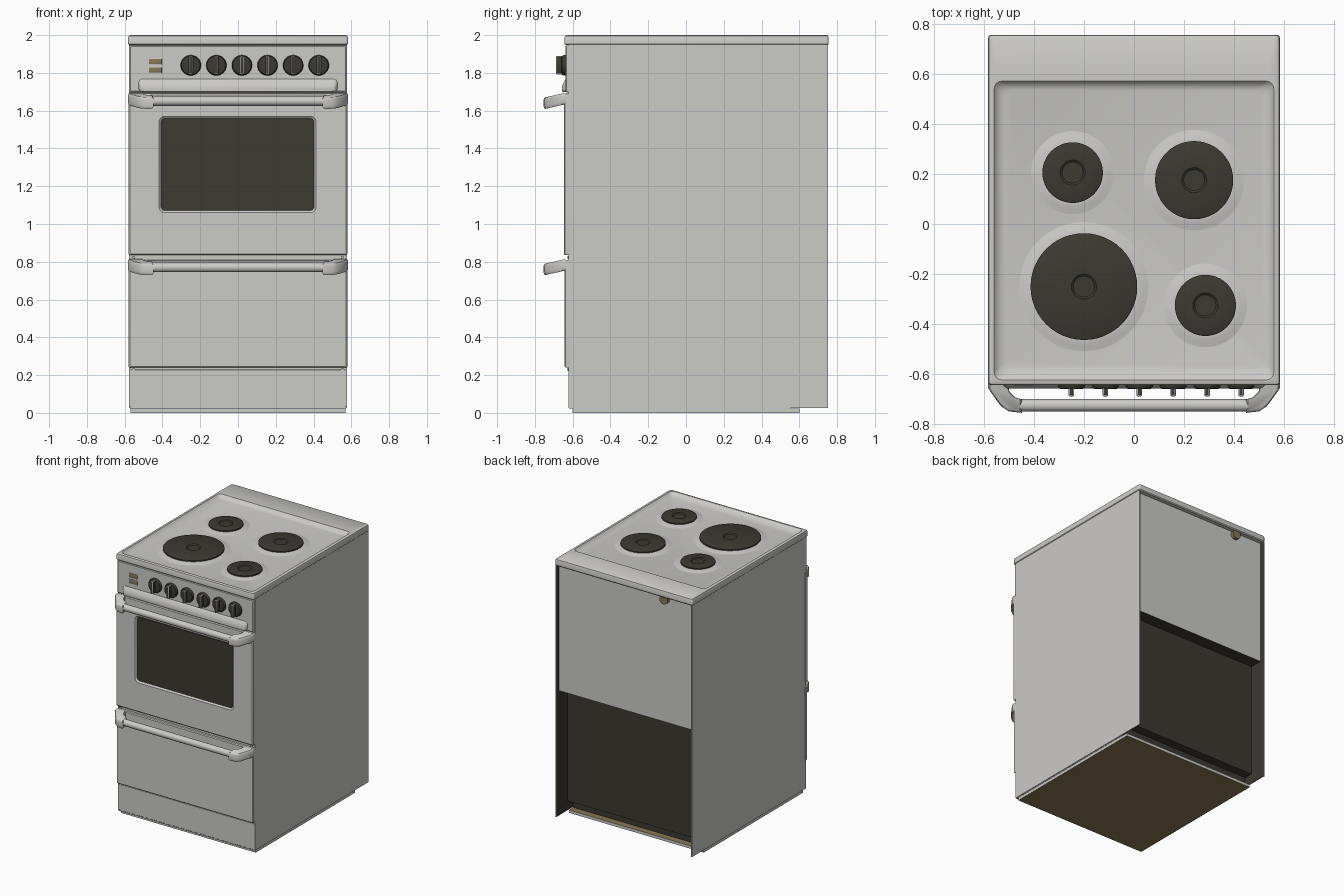
import bpy, bmesh, math
from mathutils import Vector, Matrix

cube = bpy.data.objects.get("Cube")
if cube:
    bpy.data.objects.remove(cube, do_unlink=True)


def material(name, rgb):
    m = bpy.data.materials.new(name)
    m.use_nodes = True
    m.diffuse_color = (*rgb, 1)
    m.node_tree.nodes["Principled BSDF"].inputs["Base Color"].default_value = (*rgb, 1)
    return m


WHITE, DARK, TAN = 0, 1, 2
MATS = [material("warm white enamel", (0.60, 0.595, 0.575)),
        material("charcoal", (0.043, 0.041, 0.031)),
        material("brass tan", (0.25, 0.185, 0.09))]

FRONT = Matrix.Rotation(math.radians(90), 4, 'X')    # (x, z, outward) to the front face


def finish(name, bm):
    bmesh.ops.remove_doubles(bm, verts=bm.verts, dist=1e-5)
    bmesh.ops.recalc_face_normals(bm, faces=bm.faces)
    mesh = bpy.data.meshes.new(name)
    bm.to_mesh(mesh)
    bm.free()
    for m in MATS:
        mesh.materials.append(m)
    ob = bpy.data.objects.new(name, mesh)
    bpy.context.collection.objects.link(ob)
    bpy.ops.object.select_all(action='DESELECT')
    ob.select_set(True)
    bpy.context.view_layer.objects.active = ob
    bpy.ops.object.shade_smooth_by_angle(angle=math.radians(35))
    return ob


def box(name, x, y, z, color=WHITE, bevel=0.0, rule=None):
    """Box between limits; rule(normal) may choose the colour of each face."""
    bm = bmesh.new()
    bmesh.ops.create_cube(bm, size=1)
    for v in bm.verts:
        v.co = [lim[0] if c < 0 else lim[1] for c, lim in zip(v.co, (x, y, z))]
    bm.normal_update()
    for f in bm.faces:
        f.material_index = rule(f.normal) if rule else color
    if bevel:
        bmesh.ops.bevel(bm, geom=list(bm.edges), offset=bevel, segments=2,
                        affect='EDGES', profile=0.5)
    return finish(name, bm)


def rect(u, v, r, w, n=6):
    """Rounded rectangle ring between limits u and v at height w."""
    pts = []
    for k, (a, b) in enumerate(((u[1] - r, v[1] - r), (u[0] + r, v[1] - r),
                                (u[0] + r, v[0] + r), (u[1] - r, v[0] + r))):
        for i in range(n + 1):
            t = (k + i / n) * math.pi / 2
            pts.append(Vector((a + r * math.cos(t), b + r * math.sin(t), w)))
    return pts


def circle(cx, cy, r, w, n=32):
    return [Vector((cx + r * math.cos(2 * math.pi * i / n),
                    cy + r * math.sin(2 * math.pi * i / n), w)) for i in range(n)]


def loft(name, rings, color=WHITE, end=None, matrix=None):
    """Skin consecutive rings and cap both ends; end colours the last cap."""
    bm = bmesh.new()
    loops = [[bm.verts.new(p) for p in ring] for ring in rings]
    for a, b in zip(loops, loops[1:]):
        for i in range(len(a)):
            j = (i + 1) % len(a)
            bm.faces.new((a[i], a[j], b[j], b[i])).material_index = color
    bm.faces.new(loops[0]).material_index = color
    bm.faces.new(loops[-1]).material_index = color if end is None else end
    if matrix:
        bm.transform(matrix)
    return finish(name, bm)


def panel(name, u, v, back, front, r=0.006, extra=(), end=None):
    """Front panel with softened edges and optional further inner rings."""
    g = 0.006
    rings = [rect(u, v, r, back), rect(u, v, r, front - g),
             rect((u[0] + g, u[1] - g), (v[0] + g, v[1] - g), r, front)]
    return loft(name, rings + list(extra), end=end, matrix=FRONT)


# Cabinet
box("cabinet", (-0.572, 0.572), (-0.62, 0.55), (0.022, 1.95),
    rule=lambda n: DARK if n.y > 0.5 else WHITE)
box("base_plate", (-0.57, 0.57), (-0.6, 0.6), (0, 0.022),
    rule=lambda n: TAN if abs(n.z) > 0.5 else WHITE)
for s, side in ((1, "left"), (-1, "right")):
    box(side + "_side_panel", sorted((s * 0.57, s * 0.578)), (-0.622, 0.752), (0.026, 1.95),
        rule=lambda n: DARK if n.x * s < -0.5 else WHITE)
box("upper_back_panel", (-0.57, 0.57), (0.54, 0.72), (0.98, 1.95),
    rule=lambda n: DARK if n.z < -0.5 else WHITE)
box("lower_back_recess", (-0.57, 0.57), (0.54, 0.62), (0.1, 0.98), DARK)
loft("rear_connector", [circle(-0.33, 1.925, 0.035, -0.715, 16),
                        circle(-0.33, 1.925, 0.035, -0.745, 16)], TAN, matrix=FRONT)

# Hob top with a raised rim and a sunken tray
X, Y = (-0.582, 0.582), (-0.643, 0.755)
loft("hob_top", [
    rect((-0.576, 0.576), (-0.637, 0.75), 0.008, 1.947),
    rect(X, Y, 0.012, 1.954), rect(X, Y, 0.012, 1.988),
    rect((-0.579, 0.579), (-0.64, 0.752), 0.012, 1.996),
    rect((-0.571, 0.571), (-0.632, 0.746), 0.012, 2.0),
    rect((-0.558, 0.558), (-0.622, 0.57), 0.03, 2.0),
    rect((-0.55, 0.55), (-0.612, 0.562), 0.03, 1.99),
    rect((-0.535, 0.535), (-0.59, 0.552), 0.03, 1.98),
    rect((-0.515, 0.515), (-0.57, 0.535), 0.03, 1.975)])

# Hotplates on softly raised collars
for place, x, y, r in (("rear_right", -0.245, 0.205, 0.121), ("rear_left", 0.24, 0.175, 0.156),
                       ("front_right", -0.2, -0.25, 0.213), ("front_left", 0.285, -0.325, 0.122)):
    loft(place + "_collar", [circle(x, y, r + d, z, 48) for d, z in
                             ((0.05, 1.974), (0.03, 1.978), (0.012, 1.983), (0, 1.984))])
    loft(place + "_hotplate", [circle(x, y, q, z, 48) for q, z in
                               ((r, 1.98), (r, 1.993), (r - 0.008, 1.997),
                                (0.05, 1.997), (0.042, 1.991))], DARK)

# Control panel, its lower bulge, knobs and indicator buttons
panel("control_panel", (-0.576, 0.576), (1.697, 1.946), 0.6, 0.638)
loft("control_panel_bulge", [
    rect((-0.53, 0.53), (1.698, 1.775), 0.02, 0.63),
    rect((-0.525, 0.525), (1.698, 1.765), 0.02, 0.64),
    rect((-0.515, 0.515), (1.699, 1.74), 0.015, 0.652),
    rect((-0.505, 0.505), (1.702, 1.725), 0.01, 0.657)], matrix=FRONT)
for i in range(6):
    x = -0.25 + 0.1355 * i
    loft(f"knob_{i + 1}", [circle(x, 1.84, r, w) for r, w in
                           ((0.054, 0.63), (0.054, 0.648), (0.049, 0.657), (0.04, 0.659))],
         DARK, matrix=FRONT)
    box(f"knob_grip_{i + 1}", (x - 0.011, x + 0.011), (-0.688, -0.65), (1.791, 1.889),
        DARK, bevel=0.005)
for name, z in (("upper_button", 1.86), ("lower_button", 1.815)):
    box(name, (-0.475, -0.403), (-0.645, -0.63), (z - 0.016, z + 0.016), TAN, bevel=0.003)

# Oven door with inset window, and storage drawer
panel("oven_door", (-0.579, 0.579), (0.836, 1.69), 0.615, 0.647, end=DARK, extra=[
    rect((-0.418, 0.414), (1.06, 1.57), 0.03, 0.647),
    rect((-0.407, 0.403), (1.071, 1.559), 0.022, 0.637)])
panel("storage_drawer", (-0.579, 0.579), (0.24, 0.81), 0.615, 0.643)
panel("kick_panel", (-0.577, 0.577), (0.026, 0.234), 0.6, 0.622)
for z in (0.823, 0.23):
    for s, side in ((1, "left"), (-1, "right")):
        loft(f"{side}_hinge_pin", [circle(s * 0.553, z, 0.008, w, 10) for w in (0.61, 0.628)],
             matrix=FRONT)

# Handles: curved end brackets joined by a round bar
OUTLINE = [(0.583, -0.635), (0.583, -0.655), (0.555, -0.695), (0.53, -0.728), (0.5, -0.748),
           (0.447, -0.754), (0.447, -0.7), (0.475, -0.692), (0.497, -0.67), (0.505, -0.635)]


def bracket_ring(s, z, dz, inset):
    cx, cy = 0.515, -0.69
    return [Vector((s * (cx + (x - cx) * inset), cy + (y - cy) * inset,
                    z + dz + (y + 0.64) * 0.2)) for x, y in OUTLINE]


for part, z in (("door", 1.666), ("drawer", 0.786)):
    for s, side in ((1, "left"), (-1, "right")):
        loft(f"{part}_{side}_handle_bracket",
             [bracket_ring(s, z, dz, k) for dz, k in
              ((-0.034, 0.88), (-0.028, 0.96), (-0.018, 1), (0.014, 1), (0.022, 0.96), (0.027, 0.88))])
    loft(part + "_handle_bar", [circle(z - 0.016, -0.724, 0.025, x, 24) for x in (-0.455, 0.455)],
         matrix=Matrix(((0, 0, 1, 0), (0, 1, 0, 0), (1, 0, 0, 0), (0, 0, 0, 1))))
